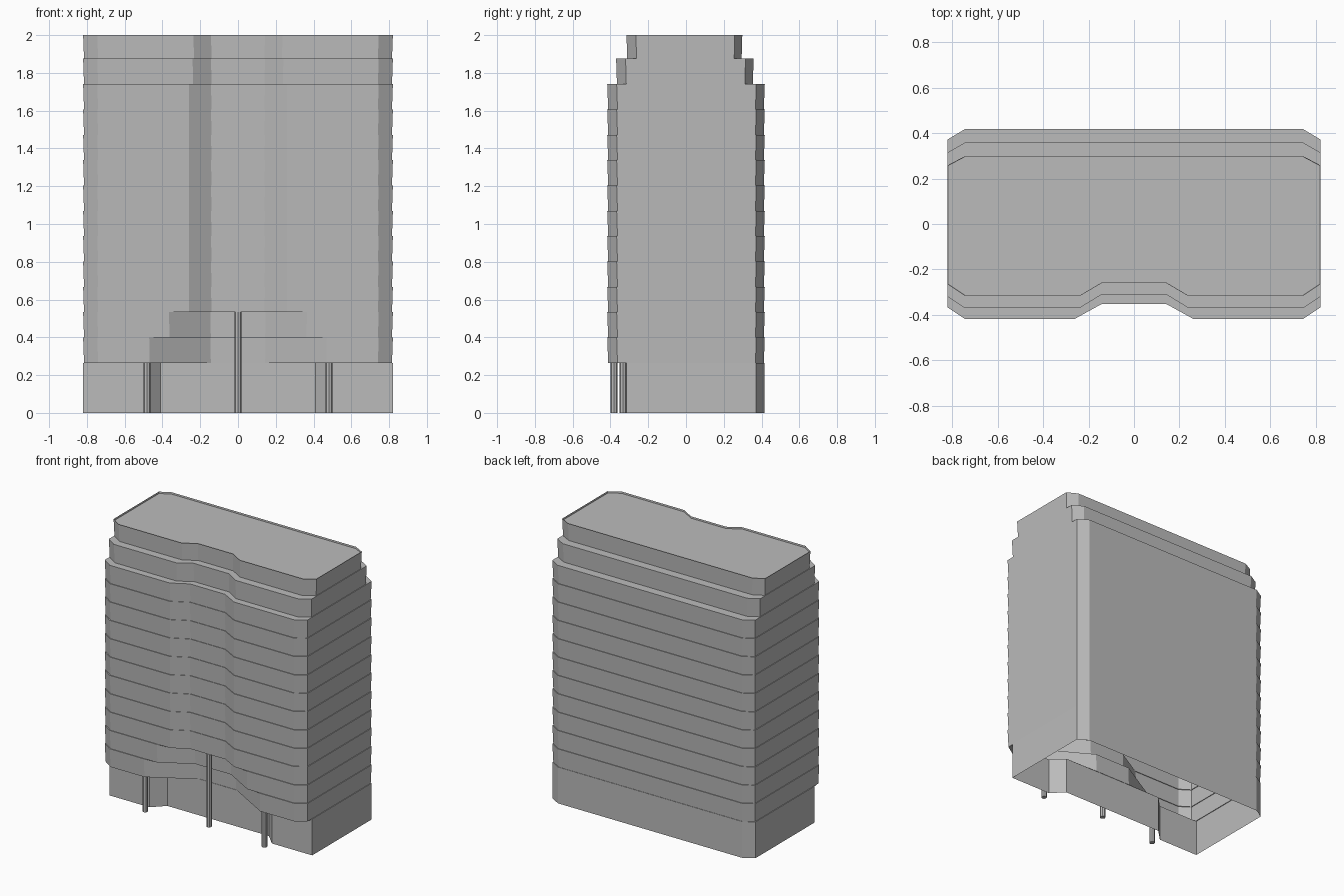
import bpy
import bmesh

cube = bpy.data.objects.get("Cube")
if cube:
    bpy.data.objects.remove(cube, do_unlink=True)

# Single wall colour
grey = bpy.data.materials.new("concrete_grey")
grey.use_nodes = True
COLOUR = (0.5, 0.5, 0.5, 1)
grey.diffuse_color = COLOUR
grey.node_tree.nodes["Principled BSDF"].inputs["Base Color"].default_value = COLOUR

HALF_X, CORNER_X = 0.82, 0.745
GROUND_TOP, TOWER_TOP, FLOORS = 0.265, 1.74, 11
STEP = (TOWER_TOP - GROUND_TOP) / FLOORS


def outline(front, front_side, back_side, back, mouth, notch, notch_y):
    """Mirrored footprint with corner cuts and a recess in the front."""
    half = [(notch, notch_y), (mouth, front), (CORNER_X, front),
            (HALF_X, front_side), (HALF_X, back_side), (CORNER_X, back)]
    return half + [(-x, y) for x, y in reversed(half)]


def ring(shape, z, shrink=0.0):
    return [(x * (1 - shrink), y * (1 - 2 * shrink), z) for x, y in shape]


def storey(shape, low, high):
    """Wall leaning out slightly towards its top."""
    return [ring(shape, low, 0.006), ring(shape, high)]


def add_object(name, bm):
    mesh = bpy.data.meshes.new(name)
    bm.to_mesh(mesh)
    bm.free()
    mesh.materials.append(grey)
    obj = bpy.data.objects.new(name, mesh)
    bpy.context.collection.objects.link(obj)
    return obj


def shell(name, rings, cap=False):
    """Open skin through a stack of matching rings."""
    bm = bmesh.new()
    loops = [[bm.verts.new(p) for p in r] for r in rings]
    for a, b in zip(loops, loops[1:]):
        for i in range(len(a)):
            j = (i + 1) % len(a)
            bm.faces.new((a[i], a[j], b[j], b[i]))
    if cap:
        bm.faces.new(loops[-1])
    flat = [f for f in bm.faces if f.calc_area() < 1e-6]
    bmesh.ops.delete(bm, geom=flat, context='FACES')
    return add_object(name, bm)


# Ground floor with square front corners and a recessed entrance
ground = outline(-0.315, -0.315, 0.37, 0.415, 0.495, 0.41, -0.23)
shell("ground_floor", [ring(ground, 0), ring(ground, GROUND_TOP)])

# Tower floors, the lowest two with a wider entrance recess
recesses = [(0.47, 0.145, -0.23), (0.365, 0.145, -0.29)]
tower = [ring(ground, GROUND_TOP)]
for n in range(FLOORS):
    recess = recesses[n] if n < len(recesses) else (0.26, 0.142, -0.352)
    shape = outline(-0.417, -0.367, 0.372, 0.417, *recess)
    low = GROUND_TOP + n * STEP
    tower += storey(shape, low, low + STEP)
shell("tower_floors", tower)

# Two stepped-back upper floors and the sunken roof
lower = outline(-0.37, -0.32, 0.315, 0.358, 0.24, 0.142, -0.31)
upper = outline(-0.315, -0.265, 0.258, 0.298, 0.235, 0.142, -0.26)
shell("setback_floors", [tower[-1]] + storey(lower, TOWER_TOP, 1.875)
      + storey(upper, 1.875, 2.0))
shell("roof", [ring(upper, 2.0), ring(upper, 1.987, 0.002)], cap=True)

# Entrance columns
for name, x, y, height in (("left_column", 0.482, -0.382, GROUND_TOP),
                           ("right_column", -0.482, -0.382, GROUND_TOP),
                           ("centre_column", 0, -0.333, GROUND_TOP + 2 * STEP)):
    bm = bmesh.new()
    bmesh.ops.create_cone(bm, cap_ends=True, segments=8, radius1=0.019,
                          radius2=0.019, depth=height)
    bmesh.ops.translate(bm, verts=bm.verts, vec=(x, y, height / 2))
    add_object(name, bm)
